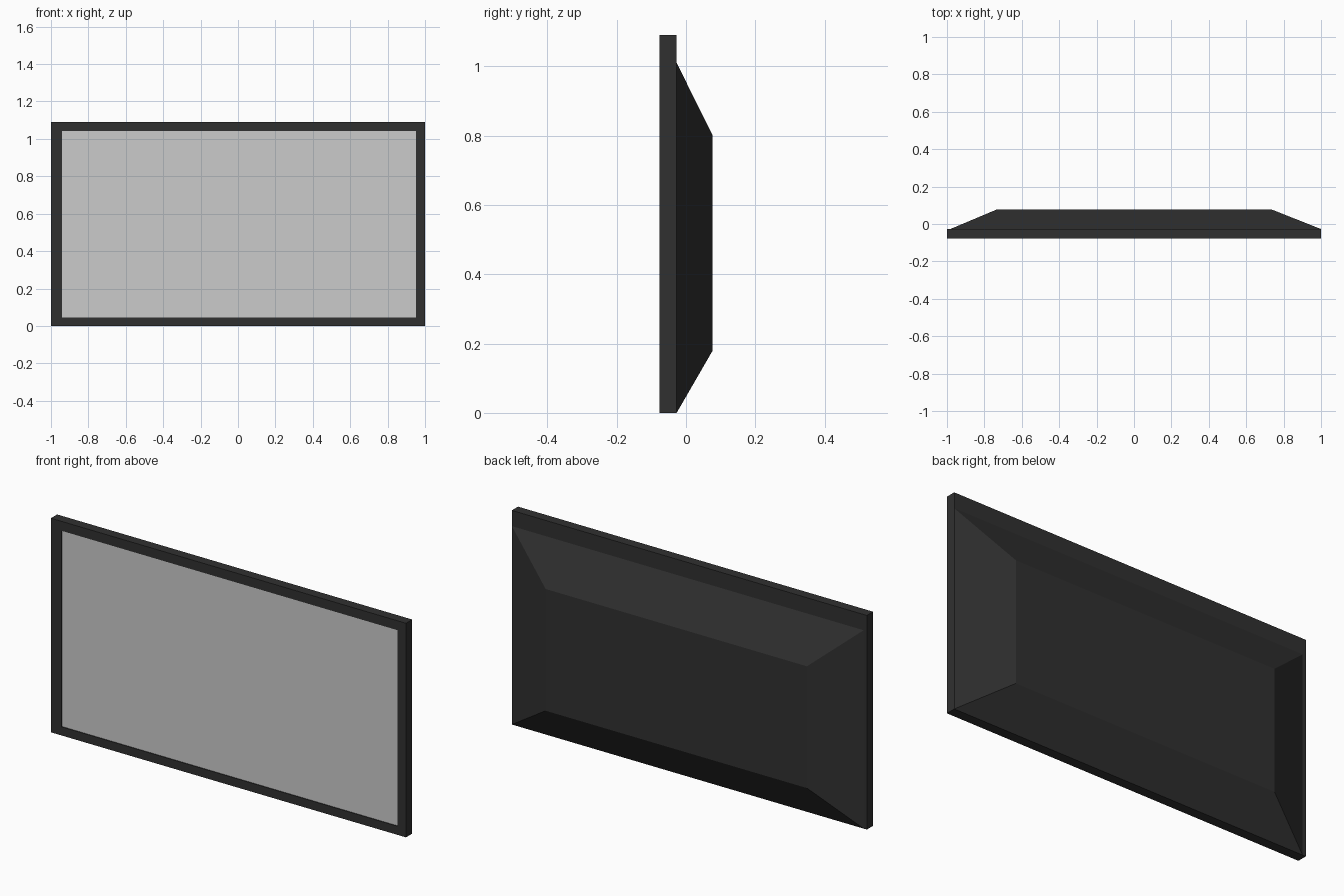
import bpy, bmesh

if "Cube" in bpy.data.objects:
    bpy.data.objects.remove(bpy.data.objects["Cube"])

dark = bpy.data.materials.new("dark_plastic")
dark.diffuse_color = (0.03, 0.03, 0.03, 1)
dark.use_nodes = True
dark.node_tree.nodes["Principled BSDF"].inputs["Base Color"].default_value = dark.diffuse_color


def rect(bm, x0, x1, z0, z1, y):
    return [bm.verts.new(p) for p in ((x0, y, z0), (x1, y, z0), (x1, y, z1), (x0, y, z1))]


def loft(name, sections, mat=None):
    """Skin a chain of rectangles (x0, x1, z0, z1, y) and cap both ends."""
    bm = bmesh.new()
    loops = [rect(bm, *s) for s in sections]
    for a, b in zip(loops, loops[1:]):
        for i in range(4):
            j = (i + 1) % 4
            bm.faces.new((a[i], a[j], b[j], b[i]))
    bm.faces.new(loops[0])
    bm.faces.new(loops[-1])
    bmesh.ops.recalc_face_normals(bm, faces=bm.faces)
    me = bpy.data.meshes.new(name)
    bm.to_mesh(me)
    bm.free()
    if mat:
        me.materials.append(mat)
    ob = bpy.data.objects.new(name, me)
    bpy.context.collection.objects.link(ob)
    return ob


FRONT, MID, BACK, RECESS = -0.077, -0.027, 0.077, -0.071
outer = (-1, 1, 0, 1.09)
opening = (-0.94, 0.951, 0.044, 1.042)

# bezel: back plate, outer sides, front border and shallow recess behind the screen
loft("bezel", [(*outer, MID), (*outer, FRONT), (*opening, FRONT), (*opening, RECESS)], dark)

# screen panel lying in the recess
loft("screen", [(*opening, RECESS), (*opening, RECESS - 0.002)])

# tapered rear housing
loft("rear_housing", [(-0.982, 1, 0, 1.01, MID), (-0.735, 0.737, 0.18, 0.80, BACK)], dark)
